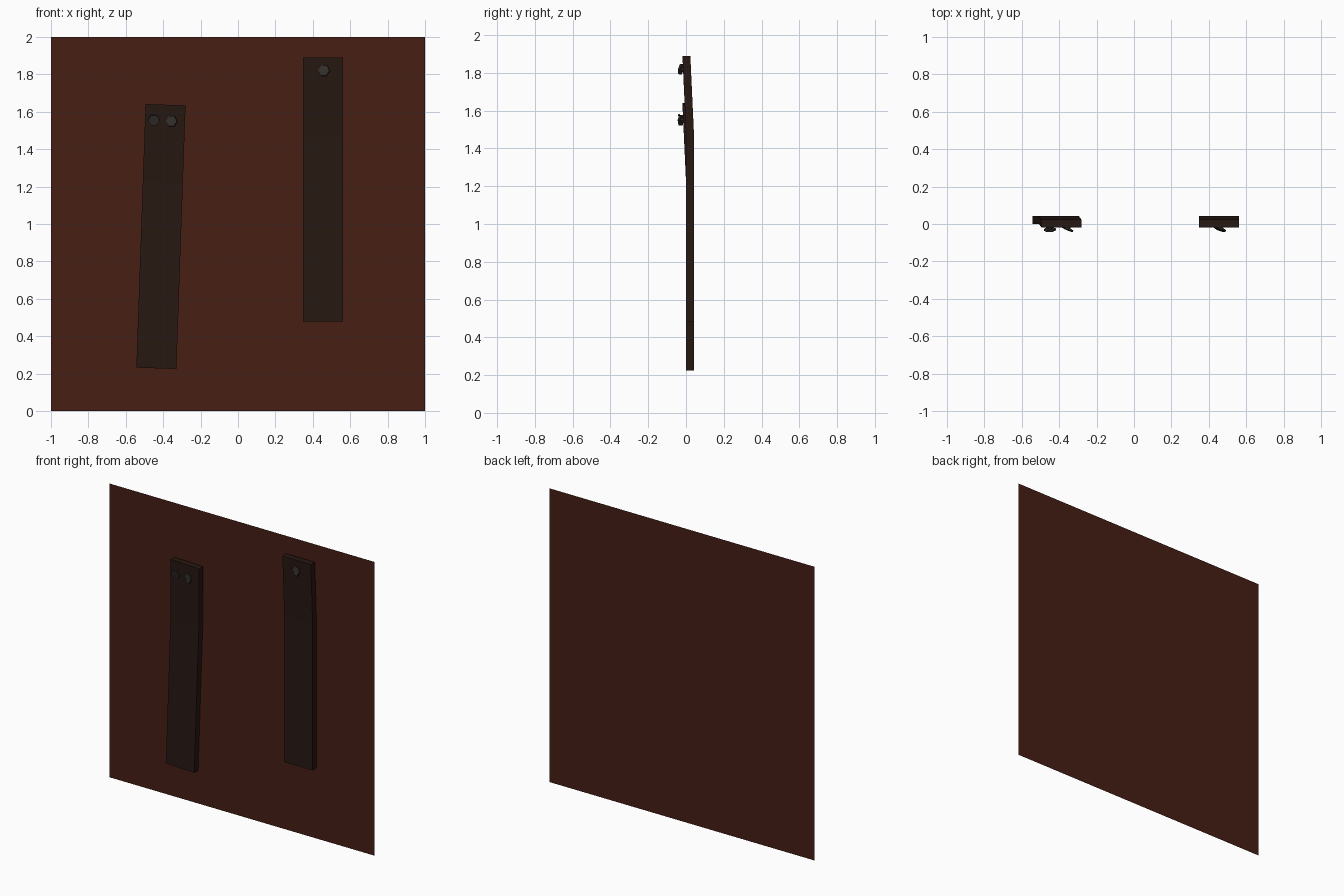
import bpy, bmesh, math
from mathutils import Vector, Matrix

if "Cube" in bpy.data.objects:
    bpy.data.objects.remove(bpy.data.objects["Cube"])

BACK = 0.043


def material(name, rgb):
    m = bpy.data.materials.new(name)
    m.diffuse_color = (*rgb, 1)
    m.use_nodes = True
    m.node_tree.nodes["Principled BSDF"].inputs["Base Color"].default_value = m.diffuse_color
    return m


WALL = material("red_brown", (0.062, 0.013, 0.007))
WOOD = material("dark_wood", (0.02, 0.009, 0.006))
IRON = material("iron", (0.032, 0.028, 0.024))


def finish(bm, name, mat):
    bmesh.ops.recalc_face_normals(bm, faces=bm.faces)
    me = bpy.data.meshes.new(name)
    bm.to_mesh(me)
    bm.free()
    me.materials.append(mat)
    ob = bpy.data.objects.new(name, me)
    bpy.context.collection.objects.link(ob)
    return ob


# Flat wall sheet, front facing -y
bpy.ops.mesh.primitive_plane_add(size=2, location=(0, BACK, 1), rotation=(math.pi / 2, 0, 0))
wall = bpy.context.object
wall.name = "wall_panel"
wall.data.materials.append(WALL)


# Plank: side profile bent forward near the top, extruded across its width
def plank(name, x, z, angle):
    profile = [(0, -0.705), (0, 0.295), (-0.019, 0.705),
               (0.023, 0.705), (0.042, 0.295), (0.042, -0.705)]
    bm = bmesh.new()
    face = bm.faces.new([bm.verts.new((-0.107, y, h)) for y, h in profile])
    ext = bmesh.ops.extrude_face_region(bm, geom=[face])["geom"]
    bmesh.ops.translate(bm, vec=(0.214, 0, 0),
                        verts=[v for v in ext if isinstance(v, bmesh.types.BMVert)])
    ob = finish(bm, name, WOOD)
    ob.location = (x, 0, z)
    ob.rotation_euler = (0, math.radians(angle), 0)


plank("left_plank", -0.412, 0.933, 2.0)
plank("right_plank", 0.455, 1.185, 0)


# Nail: six-sided head on a thin shaft, tilted along the given direction
def nail(name, centre, direction):
    bm = bmesh.new()
    for r, depth, off in ((0.032, 0.01, 0), (0.012, 0.035, -0.0175)):
        bmesh.ops.create_cone(bm, cap_ends=True, segments=6, radius1=r, radius2=r,
                              depth=depth, matrix=Matrix.Translation((0, 0, off))
                              @ Matrix.Rotation(math.radians(30), 4, 'Z'))
    ob = finish(bm, name, IRON)
    ob.location = centre
    ob.rotation_euler = Vector(direction).to_track_quat('Z', 'Y').to_euler()


nail("right_plank_nail", (0.46, -0.027, 1.82), (-0.33, -0.92, 0.2))
nail("left_plank_nail_a", (-0.45, -0.030, 1.555), (0.05, -0.95, -0.28))
nail("left_plank_nail_b", (-0.355, -0.027, 1.55), (-0.4, -0.92, 0.08))
